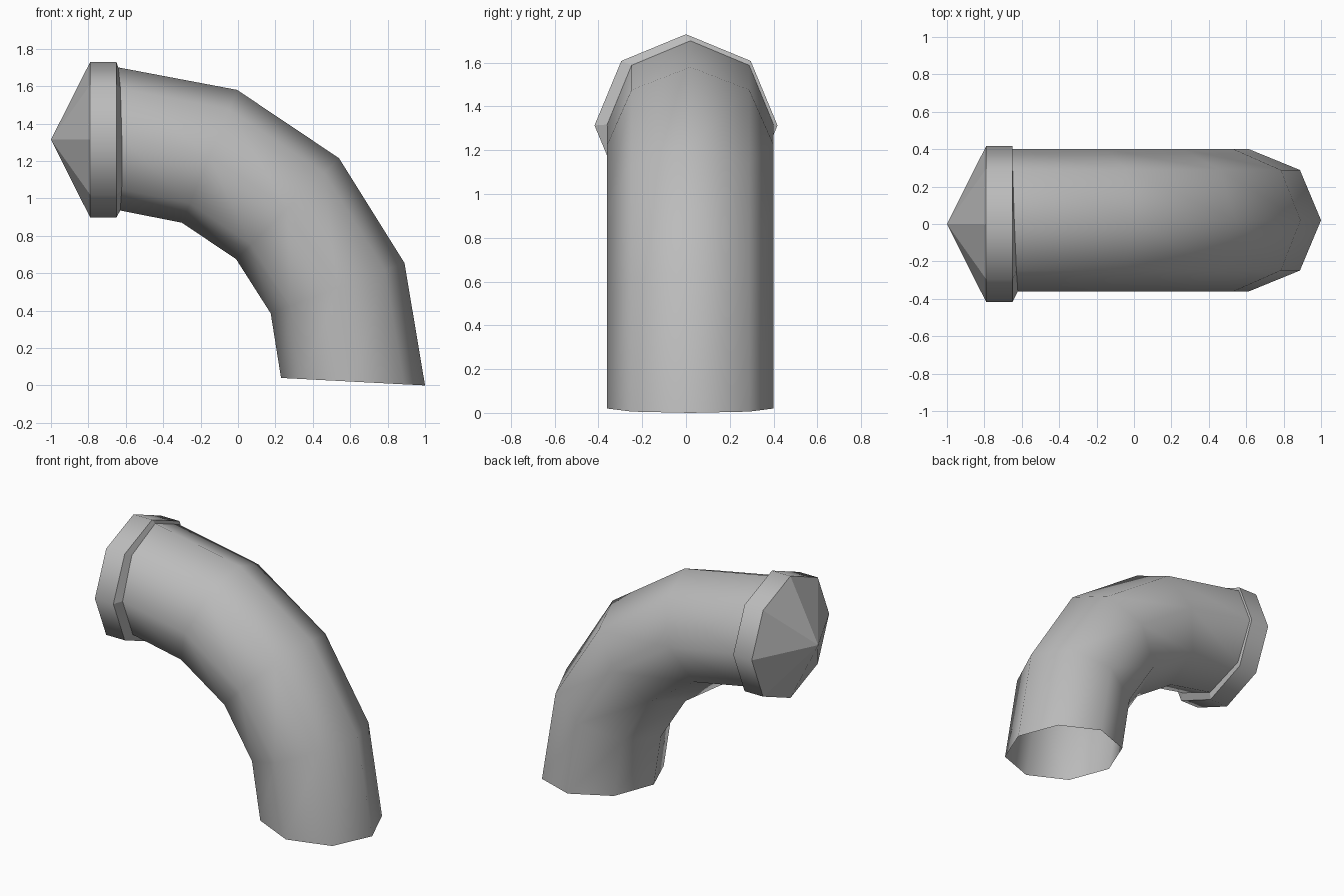
import bpy
import bmesh
from math import cos, sin, pi
from mathutils import Vector

cube = bpy.data.objects.get("Cube")
if cube:
    bpy.data.objects.remove(cube, do_unlink=True)

SIDES = 8

grey = bpy.data.materials.new("Plain grey")
grey.use_nodes = True
grey.diffuse_color = (0.5, 0.5, 0.5, 1)
grey.node_tree.nodes["Principled BSDF"].inputs["Base Color"].default_value = (0.5, 0.5, 0.5, 1)


def ring(outer, inner, y, radius, skew=0.0):
    """Eight-sided ring spanning two (x, z) points; skew leans its sides along x."""
    a = Vector((outer[0], y, outer[1]))
    b = Vector((inner[0], y, inner[1]))
    mid, half = (a + b) / 2, (a - b) / 2
    side = Vector((skew, radius, 0))
    return [mid + half * cos(2 * pi * i / SIDES) + side * sin(2 * pi * i / SIDES)
            for i in range(SIDES)]


def loft(name, rings, tip=None, smooth=True):
    """Skin consecutive rings, optionally closing the first one to a point."""
    bm = bmesh.new()
    rows = [[bm.verts.new(p) for p in r] for r in rings]
    for r0, r1 in zip(rows, rows[1:]):
        for i in range(SIDES):
            j = (i + 1) % SIDES
            bm.faces.new((r0[i], r1[i], r1[j], r0[j]))
    if tip:
        point = bm.verts.new(tip)
        for i in range(SIDES):
            bm.faces.new((point, rows[0][i], rows[0][(i + 1) % SIDES]))
    for f in bm.faces:
        f.smooth = smooth
    # Point the faces outward
    bm.normal_update()
    bm.faces.ensure_lookup_table()
    first = bm.faces[0]
    core = sum(rings[0], Vector((0, 0, 0))) / SIDES
    if first.normal.dot(first.calc_center_median() - core) < 0:
        bmesh.ops.reverse_faces(bm, faces=bm.faces[:])
    mesh = bpy.data.meshes.new(name)
    bm.to_mesh(mesh)
    bm.free()
    mesh.materials.append(grey)
    obj = bpy.data.objects.new(name, mesh)
    bpy.context.collection.objects.link(obj)


# Bent pipe, open at the bottom
outer = [(1.0, 0.0), (0.89, 0.655), (0.54, 1.215), (-0.005, 1.58)]
inner = [(0.23, 0.04), (0.175, 0.385), (-0.01, 0.675), (-0.30, 0.87)]
pipe_end = ring((-0.64, 1.70), (-0.63, 0.935), 0.02, 0.38, -0.014)
pipe_rings = [ring(o, i, 0.02, 0.38) for o, i in zip(outer, inner)] + [pipe_end]
loft("bent_pipe", pipe_rings)

# End cap: collar step, rim band and pointed end
rim_front = ring((-0.79, 1.73), (-0.79, 0.897), 0.0, 0.418)
rim_back = ring((-0.65, 1.73), (-0.65, 0.897), 0.0, 0.418)
loft("collar_step", [rim_back, pipe_end], smooth=False)
loft("cap_rim", [rim_front, rim_back])
loft("cap_point", [rim_front], tip=(-1.0, 0.0, 1.314), smooth=False)
